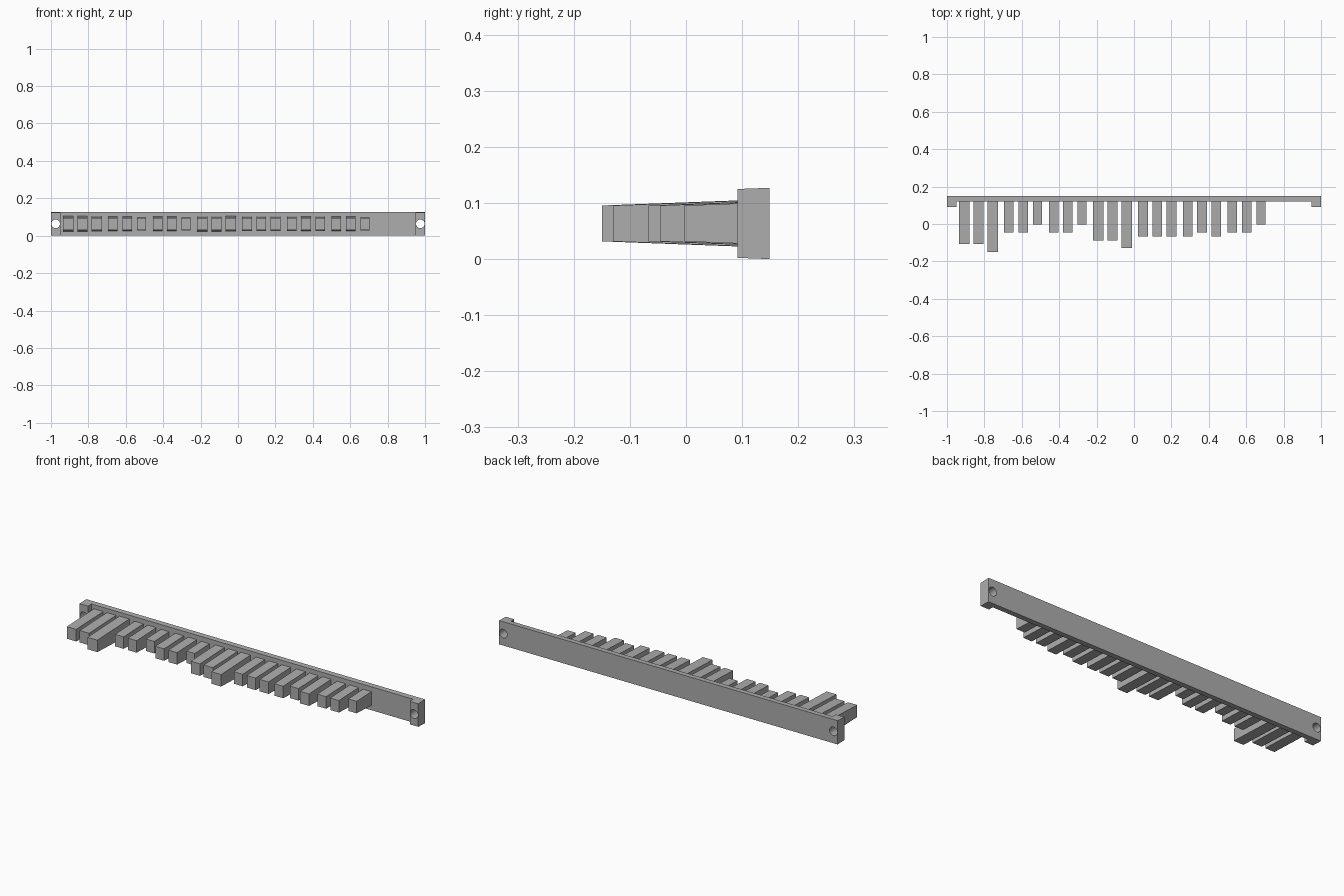
import bpy
import bmesh

if "Cube" in bpy.data.objects:
    bpy.data.objects.remove(bpy.data.objects["Cube"], do_unlink=True)

MID_Z = 0.0635     # height of the centre line
DRAFT = 0.0375     # moulding taper per unit of depth
BACK, BAR_FRONT, LUG_FRONT = 0.149, 0.12, 0.092

grey = bpy.data.materials.new("plain grey")
grey.use_nodes = True
colour = (0.42, 0.42, 0.42, 1)
grey.diffuse_color = colour
grey.node_tree.nodes["Principled BSDF"].inputs["Base Color"].default_value = colour


def drafted_prism(name, outline, half_height, ref_y):
    """Extrude a plan outline in z, its height growing towards the back."""
    bm = bmesh.new()
    rings = []
    for side in (-1, 1):
        rings.append([bm.verts.new((x, y, MID_Z + side * (half_height + DRAFT * (y - ref_y))))
                      for x, y in outline])
    low, high = rings
    bm.faces.new(low[::-1])
    bm.faces.new(high)
    n = len(outline)
    for i in range(n):
        j = (i + 1) % n
        bm.faces.new((low[i], low[j], high[j], high[i]))
    bmesh.ops.recalc_face_normals(bm, faces=bm.faces)
    mesh = bpy.data.meshes.new(name)
    bm.to_mesh(mesh)
    bm.free()
    mesh.materials.append(grey)
    obj = bpy.data.objects.new(name, mesh)
    bpy.context.collection.objects.link(obj)
    return obj


# Backing bar with a forward lug at each end
right_half = [(0.95, BAR_FRONT), (0.95, LUG_FRONT), (1, LUG_FRONT), (1, BACK)]
bar = drafted_prism("backing_bar",
                    right_half + [(-x, y) for x, y in reversed(right_half)],
                    MID_Z, BACK)

# Screw holes through the lugs
for x in (-0.975, 0.975):
    bpy.ops.mesh.primitive_cylinder_add(vertices=24, radius=0.023, depth=0.2,
                                        location=(x, BAR_FRONT, MID_Z),
                                        rotation=(1.570796, 0, 0))
    cutter = bpy.context.object
    cutter.name = "hole_cutter"
    cutter.hide_render = True
    cutter.data.materials.append(grey)
    mod = bar.modifiers.new("hole", "BOOLEAN")
    mod.operation = "DIFFERENCE"
    mod.solver = "EXACT"
    mod.object = cutter
    bpy.context.view_layer.objects.active = bar
    bpy.ops.object.modifier_apply(modifier=mod.name)
    bpy.data.objects.remove(cutter, do_unlink=True)

bpy.ops.object.select_all(action="DESELECT")
bar.select_set(True)
bpy.context.view_layer.objects.active = bar
bpy.ops.object.shade_smooth_by_angle()

# Teeth in groups of three; each digit is a length in equal steps
STEP = 0.0208
GROUPS = ["557", "220", "220", "446", "333", "323", "220"]
for g, lengths in enumerate(GROUPS):
    for t, digit in enumerate(lengths):
        tip = -0.004 - STEP * int(digit)
        x = -0.908 + 0.239 * g + 0.0765 * t
        half = 0.5 * (0.041 + 0.062 * (BAR_FRONT - tip))
        root = BAR_FRONT + 0.004
        drafted_prism(f"tooth_{g + 1}_{t + 1}",
                      [(x - half, tip), (x + half, tip), (x + half, root), (x - half, root)],
                      0.032, tip)
